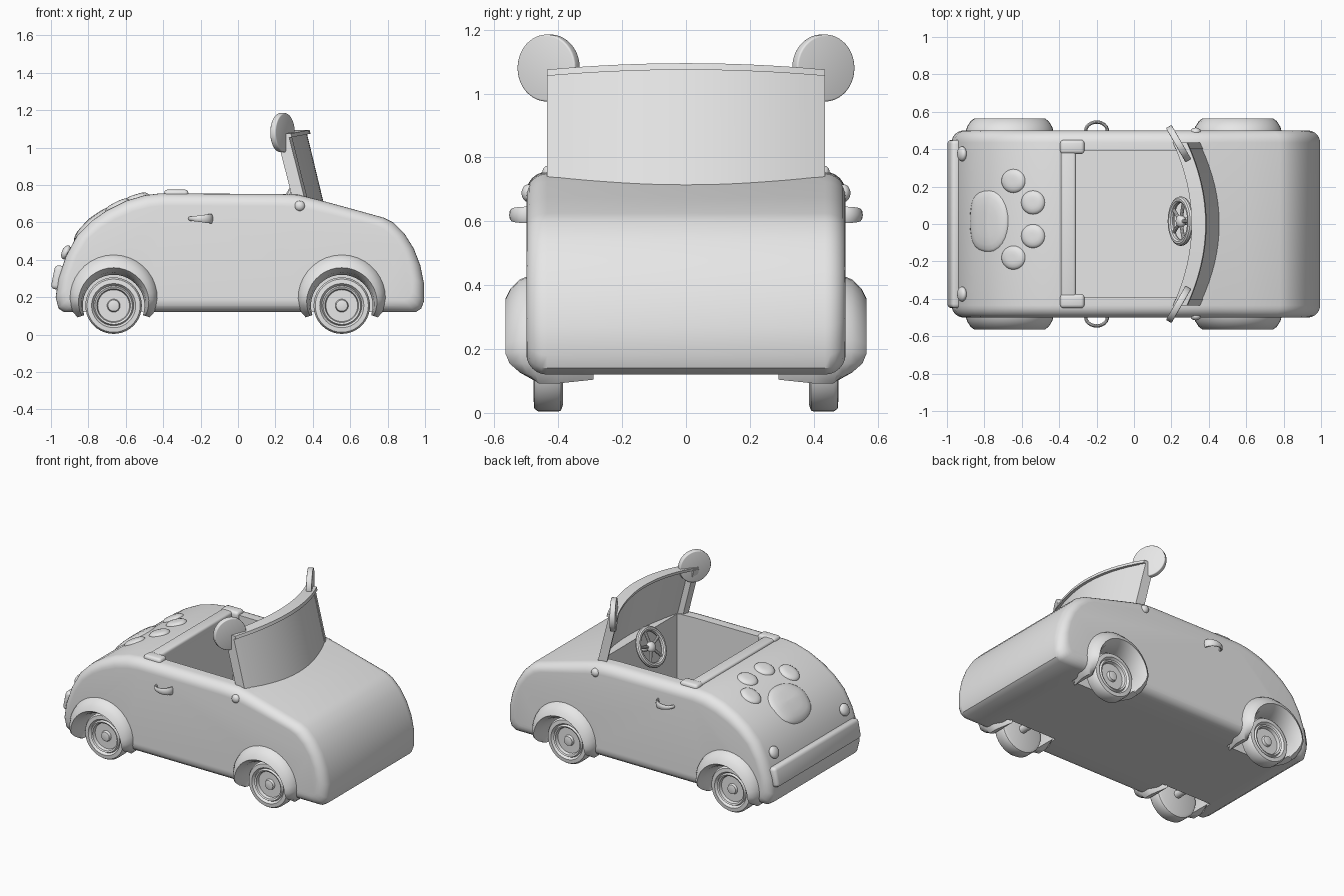
import bpy, bmesh, math
from math import sin, cos, pi, radians

if "Cube" in bpy.data.objects:
    bpy.data.objects.remove(bpy.data.objects["Cube"], do_unlink=True)

grey = bpy.data.materials.new("plain grey")
grey.use_nodes = True
grey.diffuse_color = (0.8, 0.8, 0.8, 1)
for node in grey.node_tree.nodes:
    if node.type == "BSDF_PRINCIPLED":
        node.inputs["Base Color"].default_value = (0.8, 0.8, 0.8, 1)


def activate(ob):
    bpy.ops.object.select_all(action="DESELECT")
    ob.select_set(True)
    bpy.context.view_layer.objects.active = ob


def finish(ob, name, bevel=0):
    ob.name = name
    ob.data.materials.clear()
    ob.data.materials.append(grey)
    activate(ob)
    bpy.ops.object.transform_apply(location=False, rotation=False, scale=True)
    if bevel:
        mod = ob.modifiers.new("round", "BEVEL")
        mod.width, mod.segments = bevel, 3
        bpy.ops.object.modifier_apply(modifier=mod.name)
    bpy.ops.object.shade_smooth_by_angle(angle=radians(35))
    return ob


def loft(name, rings):
    """Skin a list of closed rings and cap both ends."""
    bm = bmesh.new()
    rows = [[bm.verts.new(p) for p in ring] for ring in rings]
    n = len(rows[0])
    for a, b in zip(rows, rows[1:]):
        for i in range(n):
            j = (i + 1) % n
            bm.faces.new((a[i], a[j], b[j], b[i]))
    bm.faces.new(rows[0])
    bm.faces.new(rows[-1])
    bmesh.ops.recalc_face_normals(bm, faces=bm.faces)
    mesh = bpy.data.meshes.new(name)
    bm.to_mesh(mesh)
    bm.free()
    ob = bpy.data.objects.new(name, mesh)
    bpy.context.collection.objects.link(ob)
    return finish(ob, name)


def box(name, loc, size, bevel=0, tilt=0):
    bpy.ops.mesh.primitive_cube_add(size=1, location=loc, rotation=(0, tilt, 0))
    ob = bpy.context.object
    ob.scale = size
    return finish(ob, name, bevel)


def rod(name, loc, radius, depth, rot, bevel=0, sides=32):
    bpy.ops.mesh.primitive_cylinder_add(vertices=sides, radius=radius, depth=depth,
                                        location=loc, rotation=rot)
    return finish(bpy.context.object, name, bevel)


def ball(name, loc, size, tilt=0):
    bpy.ops.mesh.primitive_uv_sphere_add(segments=24, ring_count=12, radius=1,
                                         location=loc, rotation=(0, tilt, 0))
    bpy.context.object.scale = size
    return finish(bpy.context.object, name)


def carve(ob, cutter):
    mod = ob.modifiers.new("cut", "BOOLEAN")
    mod.operation, mod.solver, mod.object = "DIFFERENCE", "EXACT", cutter
    activate(ob)
    bpy.ops.object.modifier_apply(modifier=mod.name)
    bpy.data.objects.remove(cutter, do_unlink=True)


# Body: side profile swept across the width with rounded flanks
tail = [(-.93, .12), (-.96, .14), (-.975, .2), (-.96, .3), (-.92, .42), (-.86, .53),
        (-.78, .61), (-.7, .665), (-.6, .715), (-.5, .745), (-.42, .755)]
nose = [(.22, .752), (.32, .748), (.42, .724), (.6, .675), (.78, .625), (.83, .6),
        (.89, .54), (.94, .46), (.975, .37), (.995, .27), (.995, .18), (.98, .14), (.95, .12)]
profile = tail + nose
ROUND = .065
half = [(.5 - ROUND * (1 - cos(a)), ROUND * (1 - sin(a)))
        for a in [k * pi / 12 for k in range(7)]]
sections = half + [(-y, d) for y, d in reversed(half)]
body = loft("body", [[(x * (1 - d), y, .435 + (z - .435) * (1 - d / .32))
                      for x, z in profile] for y, d in sections])

# Cockpit and wheel wells
carve(body, box("cockpit_cutter", (.015, 0, .65), (.65, .78, .8)))
WHEELS = {"rear": -.665, "front": .555}
AXLE = .155
for wx in WHEELS.values():
    for s in (-1, 1):
        carve(body, rod("well_cutter", (wx, s * .46, AXLE), .19, .32, (pi / 2, 0, 0)))
finish(body, "body")

# Wheels, axles and flared fenders
tyre = [(.13, .385), (.148, .392), (.151, .4), (.151, .462), (.142, .475), (.118, .477),
        (.107, .462), (.1, .475), (.09, .47), (.085, .45), (.035, .45), (.03, .465), (.018, .468)]
arch = [(0, .29), (0, .46), (.12, .53), (.33, .565), (.6, .55), (.85, .52), (1, .48), (1, .4)]


def fender_ring(wx, s, a):
    f = min(1, max(0, (sin(a) + .33) / .5))
    f = f * (2 - f)
    outer = .2 + (.035 + .045 * max(0, sin(a))) * f
    ring = []
    for t, y in arch:
        r = .165 + (outer - .165) * t
        y = y if y < .46 else .46 + (y - .46) * f
        ring.append((wx + r * cos(a), s * y, AXLE + r * sin(a)))
    return ring


for end, wx in WHEELS.items():
    rod(end + "_axle", (wx, 0, AXLE), .025, .8, (pi / 2, 0, 0))
    for s, side in ((-1, "near"), (1, "far")):
        loft(f"{end}_{side}_wheel",
             [[(wx + r * cos(k * pi / 20), s * y, AXLE + r * sin(k * pi / 20))
               for k in range(40)] for r, y in tyre])
        loft(f"{end}_{side}_fender",
             [fender_ring(wx, s, radians(-18 + 9 * k)) for k in range(25)])


# Windscreen: curved leaning pane with thicker posts and top rail
def screen(name, u0, u1, v0, v1, front, back):
    rings = []
    for k in range(17):
        u = u0 + (u1 - u0) * k / 16
        rings.append([(.468 - .1 * u * u - .1 * v - d, u * .435,
                       .68 + .395 * v + .02 * v * (1 - u * u))
                      for v, d in ((v0, front), (v1, front), (v1, back), (v0, back))])
    return loft(name, rings)


screen("windscreen_pane", -.97, .97, 0, .97, .004, .024)
screen("windscreen_top_rail", -1, 1, .95, 1, -.015, .06)
for s, side in ((-1, "near"), (1, "far")):
    screen(side + "_windscreen_post", s * .92, s, 0, .97, 0, .065)
    # Round mirrors at the upper corners
    rod(side + "_mirror", (.238, s * .43, 1.08), .105, .035, (0, pi / 2, s * radians(30)), .006, 40)
    # Hinge knob
    ball(side + "_hinge_knob", (.33, s * .493, .688), (.028, .022, .028))
    # Looped door handle
    handle = []
    for k in range(15):
        a = radians(-20 + 220 * k / 14)
        h = .019 + .008 * cos(a)
        handle.append([(-.2 + (.058 + .009 * cos(b)) * cos(a),
                        s * (.498 + (.047 + .009 * cos(b)) * sin(a)),
                        .62 + h * sin(b)) for b in [j * pi / 5 for j in range(10)]])
    loft(side + "_door_handle", handle)
    # Tail lamp
    ball(side + "_tail_lamp", (-.92, s * .375, .44), (.04, .04, .022), radians(-66))
    # Folded hood bar end
    box(side + "_hood_bar_end", (-.33, s * .412, .745), (.13, .075, .06), .018)

box("hood_bar", (-.35, 0, .74), (.08, .86, .06), .015)
box("rear_bumper", (-.96, 0, .305), (.06, .9, .13), .022, .2)


# Raised paw shapes that follow the tail slope
def tail_height(x):
    for (x0, z0), (x1, z1) in zip(tail[2:], tail[3:]):
        if x0 <= x <= x1 and x1 > x0 and z0 > .25:
            return z0 + (z1 - z0) * (x - x0) / (x1 - x0)
    return .755


def pad(name, cx, cy, outline):
    rings = []
    for t in (1, .97, .9, .75, .5, .25, .05):
        lift = -.008 + .026 * math.sqrt(1 - t ** 4)
        ring = []
        for dx, dy in outline:
            x, y = cx + dx * t, cy + dy * t
            slope = (tail_height(x + .03) - tail_height(x - .03)) / .06
            k = lift / math.hypot(1, slope)
            ring.append((x - slope * k, y, tail_height(x) + k))
        rings.append(ring)
    loft(name, rings)


circle = [k * pi / 14 for k in range(28)]
pad("paw_palm", -.775, .015,
    [((.115 - .01 * cos(2 * a)) * cos(a),
      (.168 - .035 * cos(a) * abs(cos(a))) * sin(a)) for a in circle])
for i, (x, y) in enumerate([(-.645, .23), (-.54, .115), (-.54, -.065), (-.645, -.18)]):
    pad(f"paw_toe_{i + 1}", x, y, [(.065 * cos(a), .065 * sin(a)) for a in circle])

# Steering wheel with five spokes and a column into the dashboard
TILT = radians(-63)
hub = (.25, .015, .7)
bpy.ops.mesh.primitive_torus_add(location=hub, rotation=(0, TILT, 0), major_radius=.115,
                                 minor_radius=.018, major_segments=32, minor_segments=10)
finish(bpy.context.object, "steering_rim")
ball("steering_hub", hub, (.035, .035, .025), TILT)
for k in range(5):
    a = k * 2 * pi / 5
    across, side = .058 * cos(a), .058 * sin(a)
    spoke = rod(f"steering_spoke_{k + 1}", (hub[0] + across * cos(TILT), hub[1] + side,
                hub[2] - across * sin(TILT)), .01, .11, (0, 0, 0), 0, 10)
    direction = (spoke.location - bpy.data.objects["steering_hub"].location)
    spoke.rotation_euler = direction.to_track_quat("Z", "Y").to_euler()
rod("steering_column", (hub[0] - .08 * sin(TILT), hub[1], hub[2] - .08 * cos(TILT)),
    .02, .16, (0, TILT, 0), 0, 16)
